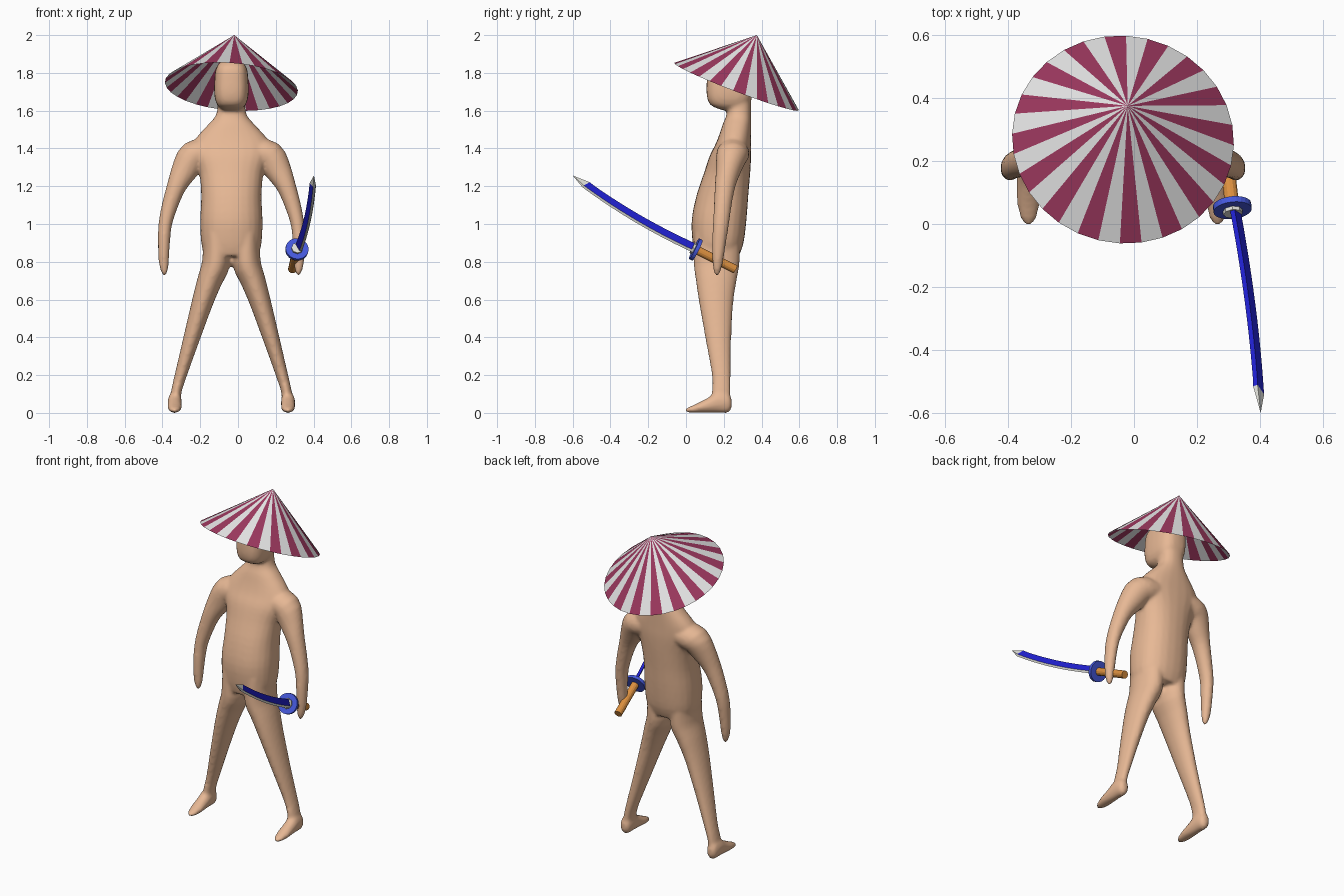
import bpy, bmesh, math
from mathutils import Vector

if "Cube" in bpy.data.objects:
    bpy.data.objects.remove(bpy.data.objects["Cube"])

X0 = -0.035  # body symmetry plane


def material(name, r, g, b):
    m = bpy.data.materials.new(name)
    m.diffuse_color = (r, g, b, 1)
    m.use_nodes = True
    m.node_tree.nodes["Principled BSDF"].inputs["Base Color"].default_value = m.diffuse_color
    return m


SKIN = material("skin tan", 0.80, 0.48, 0.30)
RED = material("hat crimson", 0.34, 0.04, 0.115)
WHITE = material("hat white", 0.80, 0.80, 0.80)
BLUE = material("blade blue", 0.015, 0.015, 0.65)
GUARD = material("guard blue", 0.06, 0.10, 0.72)
STEEL = material("steel white", 0.75, 0.75, 0.70)
ORANGE = material("handle orange", 0.72, 0.28, 0.05)


def make_object(name, bm, mats):
    bmesh.ops.recalc_face_normals(bm, faces=bm.faces)
    me = bpy.data.meshes.new(name)
    bm.to_mesh(me)
    bm.free()
    for m in mats:
        me.materials.append(m)
    ob = bpy.data.objects.new(name, me)
    bpy.context.collection.objects.link(ob)
    return ob


def bridge(bm, rings):
    """Join rings of vertices into a closed, capped tube."""
    n = len(rings[0])
    for a, b in zip(rings, rings[1:]):
        for i in range(n):
            j = (i + 1) % n
            bm.faces.new((a[i], a[j], b[j], b[i]))
    bm.faces.new(rings[0][::-1])
    bm.faces.new(rings[-1])


def limb(bm, rows, ref=(0, 1, 0), power=2.0, n=24, steps=3):
    """Tube through rows of (x, y, z, width radius, radius along ref)."""
    p = [Vector(r) for r in rows]
    p = [p[0]] + p + [p[-1]]
    pts = []
    for k in range(1, len(p) - 2):
        a, b, c, d = p[k - 1:k + 3]
        for s in range(steps):
            t = s / steps
            pts.append(0.5 * (2 * b + (c - a) * t + (2 * a - 5 * b + 4 * c - d) * t * t
                              + (3 * b - a - 3 * c + d) * t ** 3))
    pts.append(p[-1])
    v = Vector(ref)
    rings = []
    for k, q in enumerate(pts):
        a, b = pts[max(k - 1, 0)], pts[min(k + 1, len(pts) - 1)]
        u = Vector((b - a)[:3]).cross(v).normalized()
        ring = []
        for i in range(n):
            ang = 2 * math.pi * i / n
            c, s = math.cos(ang), math.sin(ang)
            c = math.copysign(abs(c) ** (2 / power), c)
            s = math.copysign(abs(s) ** (2 / power), s)
            ring.append(bm.verts.new(Vector(q[:3]) + u * q[3] * c + v * q[4] * s))
        rings.append(ring)
    bridge(bm, rings)


def column(bm, rows, power):
    """Upright form from rows of (z, half width, front y, back y)."""
    limb(bm, [(X0, (f + b) / 2, z, w, (b - f) / 2) for z, w, f, b in rows], power=power)


# Body: torso, head, arms, legs and feet fused into one skin
bm = bmesh.new()
column(bm, [(0.83, .14, .05, .28), (0.90, .16, .035, .305), (1.02, .165, .03, .32),
            (1.15, .16, .055, .33), (1.27, .17, .095, .34), (1.36, .20, .125, .345),
            (1.42, .205, .155, .345), (1.47, .175, .175, .345), (1.53, .12, .195, .345),
            (1.58, .08, .215, .345), (1.66, .07, .225, .345)], 2.3)
column(bm, [(1.603, .045, .19, .30), (1.63, .075, .13, .33), (1.68, .09, .11, .352),
            (1.76, .09, .11, .358), (1.83, .08, .12, .35), (1.87, .045, .17, .31)], 2.8)
ARM = [(-.16, .25, 1.38, .07, .085), (-.235, .245, 1.36, .082, .085),
       (-.285, .225, 1.28, .07, .067), (-.325, .207, 1.20, .052, .055),
       (-.36, .195, 1.10, .043, .047), (-.385, .185, 1.0, .036, .043),
       (-.392, .175, .90, .032, .037), (-.393, .168, .80, .027, .028),
       (-.39, .165, .75, .018, .019), (-.39, .165, .726, .007, .007)]
LEG = [(-.115, .165, .95, .07, .12), (-.115, .162, .80, .075, .122),
       (-.15, .16, .70, .066, .108), (-.19, .16, .58, .056, .09),
       (-.25, .172, .38, .043, .067), (-.303, .187, .20, .032, .05),
       (-.325, .187, .12, .028, .05), (-.335, .185, .05, .03, .05)]
FOOT = [(-.335, .242, .05, .012, .02), (-.335, .225, .052, .032, .051),
        (-.335, .17, .057, .037, .056), (-.335, .12, .042, .037, .041),
        (-.335, .06, .026, .036, .025), (-.335, .015, .016, .024, .015),
        (-.335, -.004, .013, .008, .007)]
for side in (1, -1):
    for rows, ref in ((ARM, (0, 1, 0)), (LEG, (0, 1, 0)), (FOOT, (0, 0, 1))):
        limb(bm, [(X0 + side * (r[0] - X0), *r[1:]) for r in rows], ref)
body = make_object("body", bm, [SKIN])
fuse = body.modifiers.new("fuse", 'REMESH')
fuse.mode = 'VOXEL'
fuse.voxel_size = 0.01
fuse.use_smooth_shade = True
soften = body.modifiers.new("soften", 'SMOOTH')
soften.factor = 0.5
soften.iterations = 6

# Hat: tilted open cone with 32 alternating stripes
apex = Vector((-0.02, 0.375, 2.0))
rim_center = Vector((X0, 0.268, 1.727))
axis = Vector((0.073, 0.355, 0.932)).normalized()
e1 = (Vector((1, 0, 0)) - axis * axis.x).normalized()
e2 = axis.cross(e1)
bm = bmesh.new()
top = bm.verts.new(apex)
rim = []
for i in range(32):
    ang = math.radians(-91.6 + 11.25 * i)
    rim.append(bm.verts.new(rim_center + 0.353 * (e1 * math.cos(ang) + e2 * math.sin(ang))))
for i in range(32):
    f = bm.faces.new((top, rim[i], rim[(i + 1) % 32]))
    f.material_index = i % 2
make_object("straw_hat", bm, [RED, WHITE])

# Sword handle, guard and collar: cylinders along one line
guard_pos = Vector((0.312, 0.052, 0.865))
handle_end = Vector((0.288, 0.262, 0.760))
along = (guard_pos - handle_end).normalized()


def rod(name, a, b, radius, sides, mat):
    bm = bmesh.new()
    bmesh.ops.create_cone(bm, cap_ends=True, segments=sides, radius1=radius,
                          radius2=radius, depth=(b - a).length)
    ob = make_object(name, bm, [mat])
    ob.rotation_euler = (b - a).to_track_quat('Z', 'Y').to_euler()
    ob.location = (a + b) / 2
    return ob


rod("sword_handle", handle_end, guard_pos, 0.023, 14, ORANGE)
rod("sword_guard", guard_pos - along * 0.010, guard_pos + along * 0.010, 0.061, 24, GUARD)
rod("sword_collar", guard_pos, guard_pos + along * 0.022, 0.031, 8, STEEL)

# Sword blade: curved five-sided section, pale cutting edge and tip
start = Vector((0.322, 0.05, 0.868))
tip = Vector((0.402, -0.60, 1.257))
run = (tip - start).normalized()
up = Vector((-0.5, 0.45, 0.74))
up = (up - run * up.dot(run)).normalized()
flat = run.cross(up)
SECTION = [(.5, .008), (.5, -.008), (-.3, -.009), (-.5, 0), (-.3, .009)]
bm = bmesh.new()
rings = []
for k in range(13):
    t = 0.9 * k / 12
    c = start.lerp(tip, t) - up * 0.1 * t * (1 - t)
    w = 0.052 - 0.008 * t
    slant = -run * 0.02 if k == 12 else run * 0
    rings.append([bm.verts.new(c + up * w * a + flat * b + slant * (0 if a < 0 else 1))
                  for a, b in SECTION])
bridge(bm, rings)
bm.faces.ensure_lookup_table()
for i, f in enumerate(bm.faces):
    f.material_index = 1 if i < 60 and i % 5 in (2, 3) else 0
bmesh.ops.delete(bm, geom=[bm.faces[-1]], context='FACES_ONLY')
point = bm.verts.new(tip)
for i in range(5):
    bm.faces.new((rings[-1][i], rings[-1][(i + 1) % 5], point)).material_index = 1
make_object("sword_blade", bm, [BLUE, STEEL])
